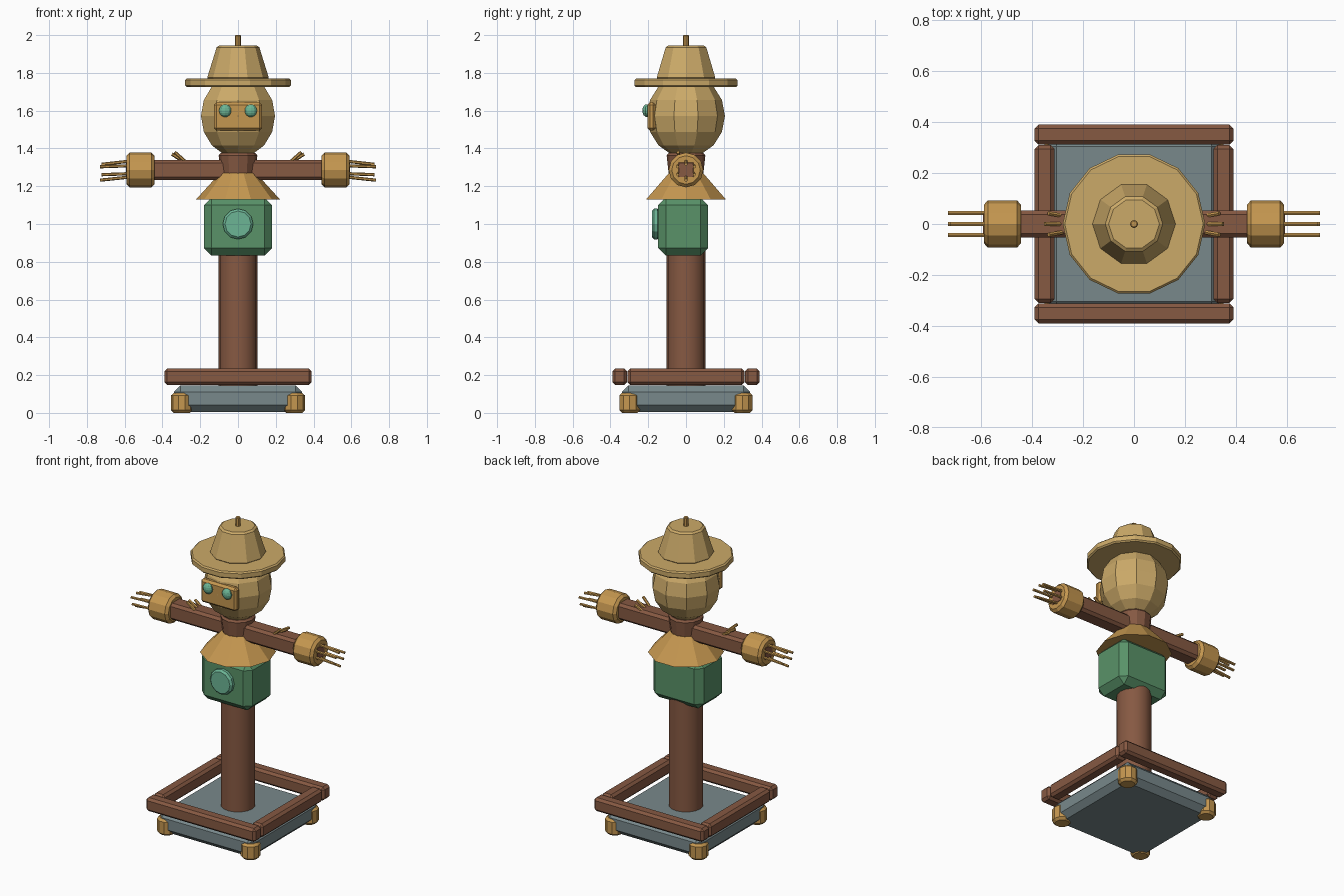
import bpy, bmesh
from math import sin, cos, pi
from mathutils import Vector, Matrix

if "Cube" in bpy.data.objects:
    bpy.data.objects.remove(bpy.data.objects["Cube"])


def material(name, rgb):
    m = bpy.data.materials.new(name)
    m.diffuse_color = (*rgb, 1)
    m.use_nodes = True
    m.node_tree.nodes["Principled BSDF"].inputs["Base Color"].default_value = m.diffuse_color
    return m


WOOD = material("wood", (0.24, 0.10, 0.055))
STRAW = material("straw", (0.56, 0.31, 0.08))
BURLAP = material("burlap", (0.60, 0.40, 0.14))
CLOTH = material("cloth", (0.10, 0.29, 0.14))
MINT = material("mint", (0.15, 0.46, 0.30))
SLATE = material("slate", (0.19, 0.25, 0.26))


def finish(name, bm, mat, bevel=0, smooth=False):
    bmesh.ops.recalc_face_normals(bm, faces=bm.faces)
    me = bpy.data.meshes.new(name)
    bm.to_mesh(me)
    bm.free()
    me.materials.append(mat)
    ob = bpy.data.objects.new(name, me)
    bpy.context.collection.objects.link(ob)
    if bevel:
        b = ob.modifiers.new("bevel", 'BEVEL')
        b.width, b.segments, b.limit_method = bevel, 1, 'ANGLE'
        b.angle_limit = 0.8
    if smooth:
        bpy.context.view_layer.objects.active = ob
        ob.select_set(True)
        bpy.ops.object.shade_smooth_by_angle(angle=0.6)
        ob.select_set(False)
    return ob


def box(name, lo, hi, mat, bevel=0.015):
    lo, hi = Vector(lo), Vector(hi)
    bm = bmesh.new()
    bmesh.ops.create_cube(bm, size=1)
    bmesh.ops.scale(bm, vec=hi - lo, verts=bm.verts)
    bmesh.ops.translate(bm, vec=(lo + hi) / 2, verts=bm.verts)
    return finish(name, bm, mat, bevel)


def rod(name, a, b, r1, r2, sides, mat, bevel=0, smooth=False):
    """Cylinder or cone frustum running from point a to point b."""
    a, b = Vector(a), Vector(b)
    d = b - a
    bm = bmesh.new()
    bmesh.ops.create_cone(bm, cap_ends=True, segments=sides, radius1=r1,
                          radius2=r2, depth=d.length)
    # first corner points along +y for upright parts
    turn = Matrix.Rotation(pi / 2, 4, 'Z')
    rot = d.to_track_quat('Z', 'Y').to_matrix().to_4x4() if abs(d.x) + abs(d.y) > 1e-6 else turn
    bm.transform(Matrix.Translation((a + b) / 2) @ rot)
    return finish(name, bm, mat, bevel, smooth)


def ball(name, centre, radii, u, v, mat):
    bm = bmesh.new()
    bmesh.ops.create_uvsphere(bm, u_segments=u, v_segments=v, radius=1)
    bm.transform(Matrix.Translation(centre) @ Matrix.Diagonal((*radii, 1)))
    return finish(name, bm, mat)


# base slab, feet and timber frame
box("base_slab", (-.34, -.34, .006), (.34, .34, .145), SLATE, .035)
for sx in (-1, 1):
    for sy in (-1, 1):
        rod("foot", (.298 * sx, .298 * sy, 0), (.298 * sx, .298 * sy, .105),
            .058, .058, 10, STRAW, .014)
for s in (-1, 1):
    y = sorted((.312 * s, .39 * s))
    box("frame_long_beam", (-.39, y[0], .148), (.39, y[1], .235), WOOD)
    box("frame_side_beam", (y[0], -.31, .148), (y[1], .31, .235), WOOD)

# post and body
rod("post", (0, 0, .13), (0, 0, .9), .102, .102, 16, WOOD, 0, True)
box("torso", (-.18, -.147, .832), (.18, .116, 1.14), CLOTH, .04)
rod("chest_button", (0, -.14, 1), (0, -.181, 1), .081, .081, 12, MINT, .012)
rod("shoulder_cape", (0, 0, 1.13), (0, 0, 1.27), .222, .095, 10, STRAW)
rod("neck", (0, 0, 1.25), (0, 0, 1.375), .09, .104, 12, WOOD, .012)

# arms with cuffs, straw hands and shoulder tufts
box("arm_beam", (-.592, -.053, 1.234), (.592, .053, 1.34), WOOD, .016)
ZA = 1.286
for s in (-1, 1):
    rod("cuff", (.443 * s, 0, ZA), (.59 * s, 0, ZA), .092, .092, 12, STRAW, .016)
    for i in range(6):
        t = pi / 6 + i * pi / 3
        y, z = .05 * cos(t), .042 * sin(t)
        drop = .012 if i % 3 == 1 else .004
        rod("hand_straw", (.56 * s, y, ZA + z + drop / 2),
            ((.73 - .008 * (i % 2)) * s, y, ZA + z - drop), .0085, .0085, 6, STRAW)
    for i in (-1, 0, 1):
        rod("shoulder_straw", (.265 * s, .03 * i, 1.318),
            ((.35 - .015 * abs(i)) * s, .042 * i, 1.37 - .01 * i),
            .009, .009, 6, STRAW)

# head, face plate and eyes
ball("head", (0, 0, 1.572), (.206, .206, .22), 10, 8, BURLAP)
box("face_plate", (-.128, -.205, 1.495), (.128, -.16, 1.645), STRAW, .014)
for s in (-1, 1):
    ball("eye", (.068 * s, -.207, 1.6), (.034, .024, .034), 10, 8, MINT)

# hat
rod("hat_brim", (0, 0, 1.725), (0, 0, 1.77), .28, .28, 14, BURLAP, .008)
rod("hat_crown", (0, 0, 1.765), (0, 0, 1.945), .166, .11, 10, BURLAP, .01)
rod("hat_stem", (0, 0, 1.93), (0, 0, 2), .016, .016, 8, STRAW, .004)
